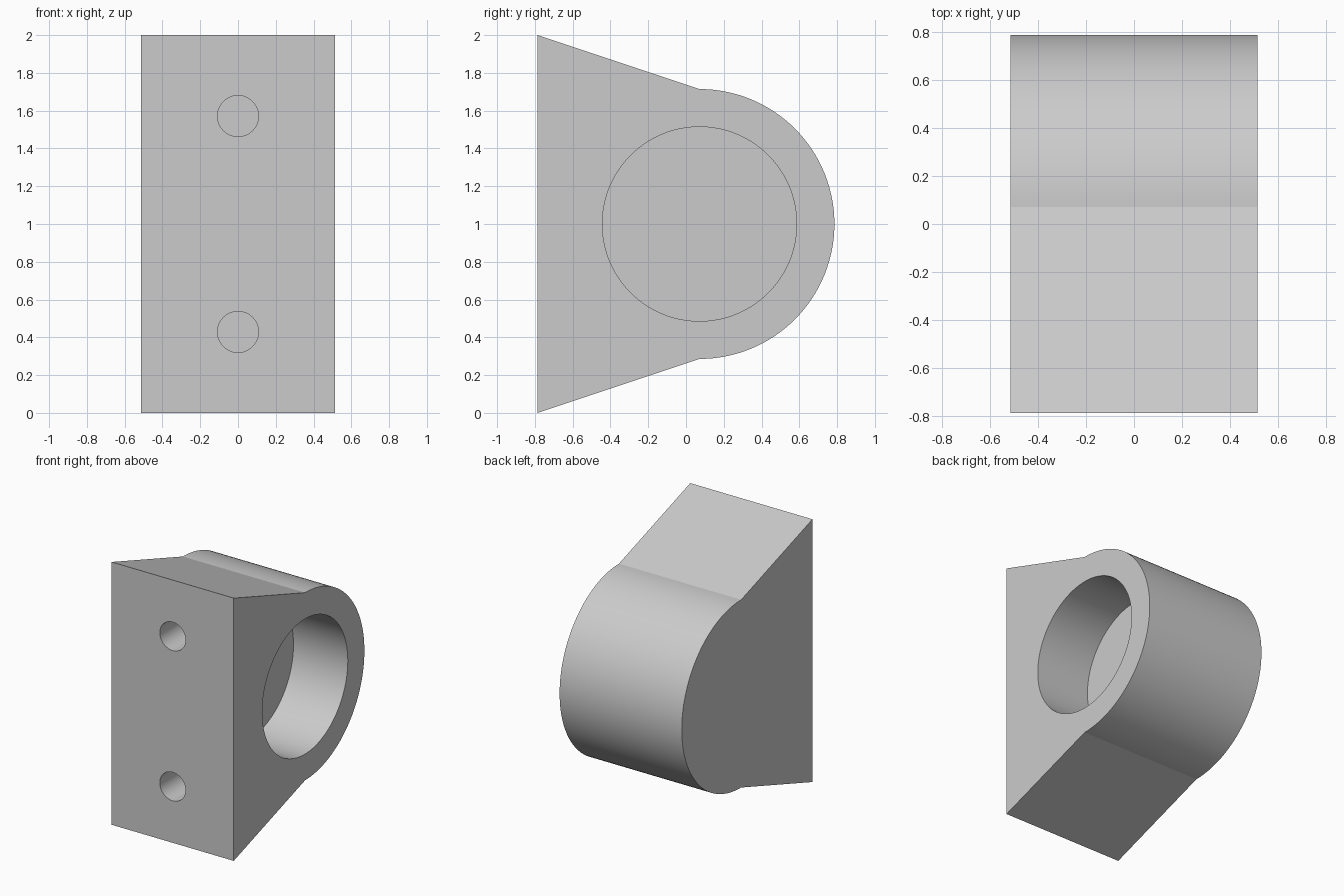
import bpy, bmesh
from math import sin, cos, pi, radians
from mathutils import Matrix

if "Cube" in bpy.data.objects:
    bpy.data.objects.remove(bpy.data.objects["Cube"], do_unlink=True)

UNIT = 1 / 35            # drawing unit to model scale
HALF_W = 18 * UNIT
FRONT = -27.5 * UNIT
CY, CZ = 2.5 * UNIT, 1.0  # axis of the round socket

grey = bpy.data.materials.new("light_grey")
grey.use_nodes = True
colour = (0.6, 0.6, 0.6, 1)
grey.diffuse_color = colour
grey.node_tree.nodes["Principled BSDF"].inputs["Base Color"].default_value = colour


def make_object(name, bm):
    bmesh.ops.recalc_face_normals(bm, faces=bm.faces)
    mesh = bpy.data.meshes.new(name)
    bm.to_mesh(mesh)
    bm.free()
    mesh.materials.append(grey)
    obj = bpy.data.objects.new(name, mesh)
    bpy.context.collection.objects.link(obj)
    return obj


def cylinder(name, radius, length, axis, centre, segments):
    bm = bmesh.new()
    turn = Matrix.Rotation(pi / 2, 4, 'Y' if axis == 'X' else 'X')
    bmesh.ops.create_cone(bm, cap_ends=True, segments=segments, radius1=radius,
                          radius2=radius, depth=length,
                          matrix=Matrix.Translation(centre) @ turn)
    return make_object(name, bm)


# Bracket body: tapered block ending in a half round, extruded across x
radius = 25 * UNIT
steps = 64
outline = [(FRONT, 2), (FRONT, 0)]
for i in range(steps + 1):
    a = -pi / 2 + pi * i / steps
    outline.append((CY + radius * cos(a), CZ + radius * sin(a)))
bm = bmesh.new()
side = bm.faces.new([bm.verts.new((-HALF_W, y, z)) for y, z in outline])
extruded = bmesh.ops.extrude_face_region(bm, geom=[side])
bmesh.ops.translate(bm, vec=(2 * HALF_W, 0, 0),
                    verts=[g for g in extruded["geom"] if isinstance(g, bmesh.types.BMVert)])
body = make_object("bracket_body", bm)

# Blind socket from the +x side, and two blind screw holes in the front
depth, extra = 16 * UNIT, 0.1
cutters = [cylinder("socket_cutter", 18 * UNIT, depth + extra, 'X',
                    (HALF_W + (extra - depth) / 2, CY, CZ), 128)]
hole_depth = 0.5
for name, z in (("lower", 15 * UNIT), ("upper", 55 * UNIT)):
    cutters.append(cylinder(name + "_hole_cutter", 3.8 * UNIT, hole_depth + extra, 'Y',
                            (0, FRONT + (hole_depth - extra) / 2, z), 48))

bpy.ops.object.select_all(action='DESELECT')
body.select_set(True)
bpy.context.view_layer.objects.active = body
for cutter in cutters:
    mod = body.modifiers.new(cutter.name, 'BOOLEAN')
    mod.operation, mod.solver, mod.object = 'DIFFERENCE', 'EXACT', cutter
    bpy.ops.object.modifier_apply(modifier=mod.name)
    bpy.data.objects.remove(cutter, do_unlink=True)

# Smooth curved walls, crisp edges
bpy.ops.object.shade_smooth_by_angle(angle=radians(15))
